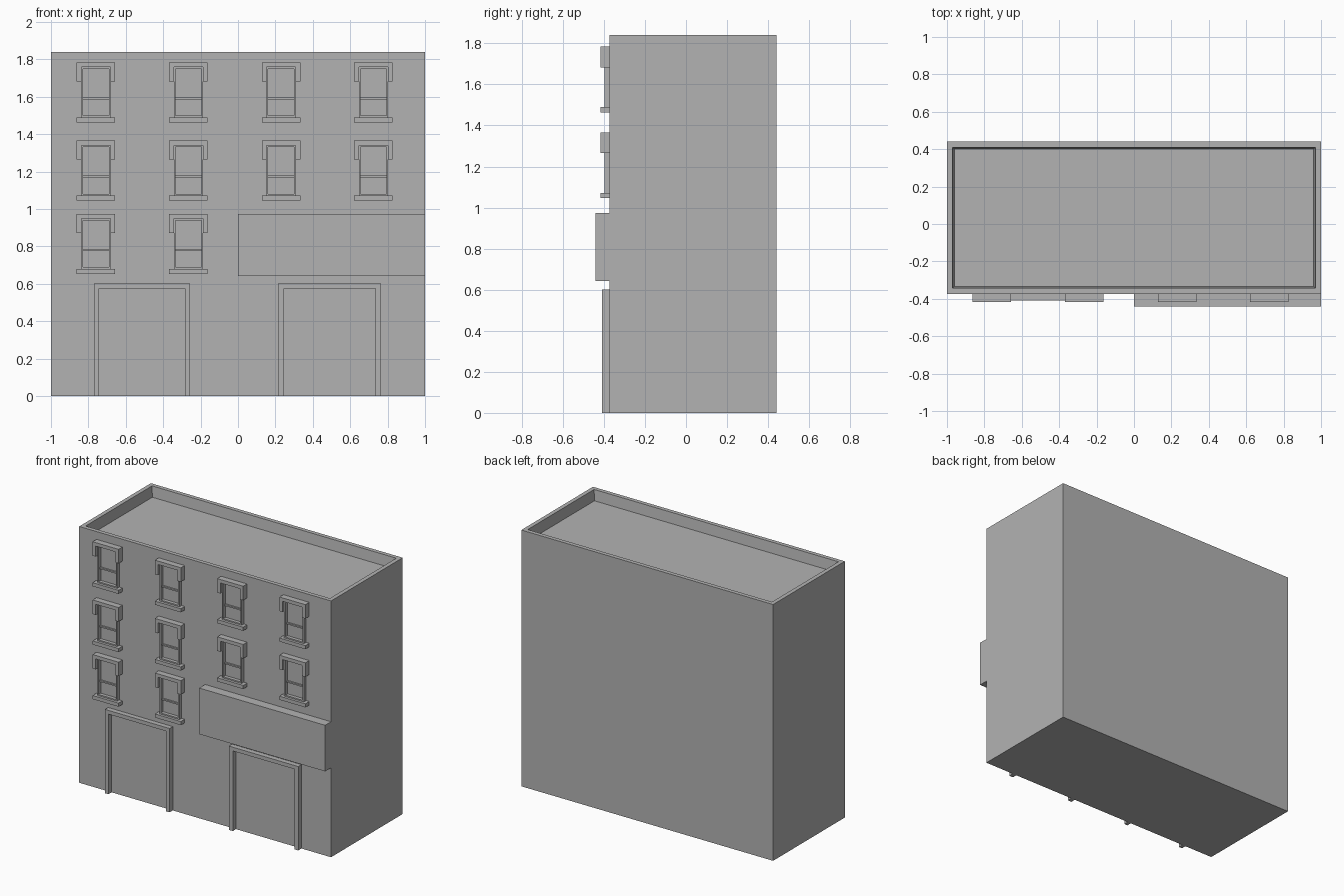
import bpy
import bmesh

cube = bpy.data.objects.get("Cube")
if cube:
    bpy.data.objects.remove(cube, do_unlink=True)

# Single plain plaster colour
grey = bpy.data.materials.new("plaster_grey")
grey.use_nodes = True
colour = (0.45, 0.45, 0.45, 1)
grey.diffuse_color = colour
grey.node_tree.nodes["Principled BSDF"].inputs["Base Color"].default_value = colour

WALL = -0.373   # y of the front wall
BACK = 0.44
TOP = 1.84


def finish(bm, name):
    bmesh.ops.recalc_face_normals(bm, faces=bm.faces)
    mesh = bpy.data.meshes.new(name)
    bm.to_mesh(mesh)
    bm.free()
    mesh.materials.append(grey)
    obj = bpy.data.objects.new(name, mesh)
    bpy.context.collection.objects.link(obj)
    return obj


def front_plate(name, outline, depth):
    """Extrude an x-z outline out of the front wall."""
    bm = bmesh.new()
    face = bm.faces.new([bm.verts.new((x, WALL, z)) for x, z in outline])
    out = bmesh.ops.extrude_face_region(bm, geom=[face], use_keep_orig=True)
    for v in out["geom"]:
        if isinstance(v, bmesh.types.BMVert):
            v.co.y -= depth
    return finish(bm, name)


def block(name, x0, x1, z0, z1, depth):
    return front_plate(name, [(x0, z0), (x1, z0), (x1, z1), (x0, z1)], depth)


def arch(name, x0, x1, z0, z1, side, head, depth):
    """Upside-down U: two legs and a head."""
    return front_plate(name, [
        (x0, z0), (x0, z1), (x1, z1), (x1, z0),
        (x1 - side, z0), (x1 - side, z1 - head),
        (x0 + side, z1 - head), (x0 + side, z0)], depth)


# Main block with a sunken roof behind the parapet
bm = bmesh.new()
bmesh.ops.create_cube(bm, size=1)
for v in bm.verts:
    v.co.x *= 2
    v.co.y = BACK if v.co.y > 0 else WALL
    v.co.z = TOP if v.co.z > 0 else 0
roof = max(bm.faces, key=lambda f: f.calc_center_median().z)
bmesh.ops.inset_region(bm, faces=[roof], thickness=0.042)
well = bmesh.ops.extrude_face_region(bm, geom=[roof])
bmesh.ops.delete(bm, geom=[roof], context='FACES')
floor = [f for f in well["geom"] if isinstance(f, bmesh.types.BMFace)][0]
for v in floor.verts:
    v.co.z -= 0.075
    v.co.x -= 0.01 if v.co.x > 0 else -0.01
    v.co.y -= 0.01 if v.co.y > 0 else -0.01
finish(bm, "building_body")

# Windows: hood, sill, thin frame and meeting rail
columns = [-0.76, -0.265, 0.23, 0.724]
sill_tops = [1.49, 1.072, 0.68]
for row, z in enumerate(sill_tops):
    for col, x in enumerate(columns):
        if row == 2 and col > 1:
            continue        # the sign takes this place
        tag = f"_{row + 1}_{col + 1}"
        arch("window_hood" + tag, x - 0.103, x + 0.103,
             z + 0.193, z + 0.294, 0.025, 0.025, 0.044)
        block("window_sill" + tag, x - 0.103, x + 0.103, z - 0.026, z, 0.044)
        arch("window_frame" + tag, x - 0.078, x + 0.078,
             z, z + 0.269, 0.009, 0.009, 0.025)
        block("window_bottom_rail" + tag, x - 0.069, x + 0.069, z, z + 0.009, 0.025)
        block("window_meeting_rail" + tag, x - 0.069, x + 0.069,
              z + 0.096, z + 0.106, 0.012)

# Door surrounds
arch("right_door_surround", -0.77, -0.257, 0, 0.602, 0.027, 0.027, 0.036)
arch("left_door_surround", 0.214, 0.765, 0, 0.602, 0.031, 0.027, 0.036)

# Blank sign box
block("sign_box", 0, 1, 0.642, 0.973, 0.067)
